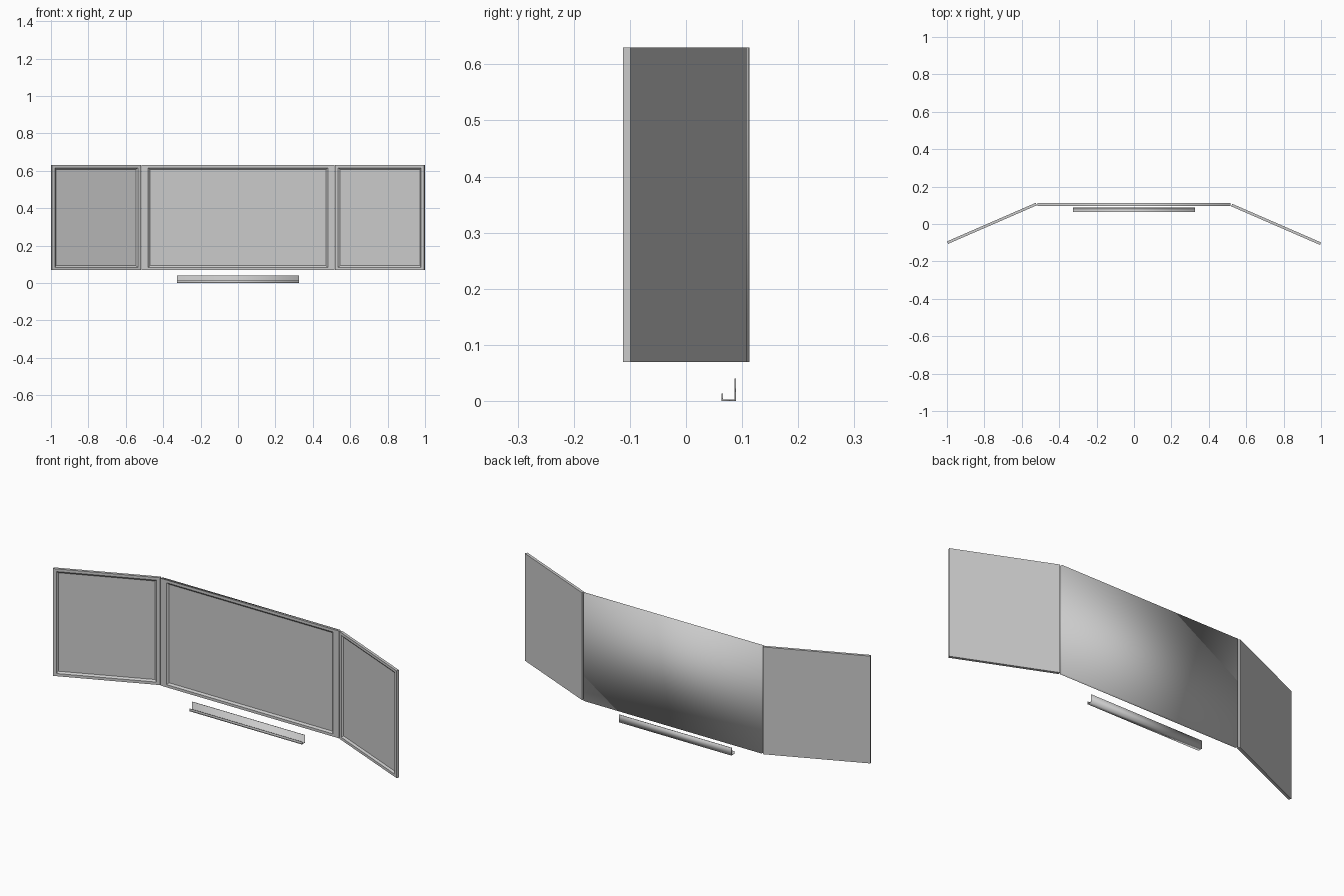
import bpy
import bmesh
from math import radians, sin, cos

old = bpy.data.objects.get("Cube")
if old:
    bpy.data.objects.remove(old, do_unlink=True)

grey = bpy.data.materials.new("light grey")
grey.use_nodes = True
colour = (0.6, 0.6, 0.6, 1)
grey.diffuse_color = colour
grey.node_tree.nodes["Principled BSDF"].inputs["Base Color"].default_value = colour

HEIGHT = 0.56
THICK = 0.0145


def add_object(name, bm):
    bmesh.ops.recalc_face_normals(bm, faces=bm.faces)
    mesh = bpy.data.meshes.new(name)
    bm.to_mesh(mesh)
    bm.free()
    mesh.materials.append(grey)
    obj = bpy.data.objects.new(name, mesh)
    bpy.context.collection.objects.link(obj)
    return obj


def board(name, width, side, rail, centre, angle=0, soft=False):
    """Framed panel: back at local y = 0, recessed surface on the front."""
    bm = bmesh.new()
    bmesh.ops.create_cube(bm, size=1)
    for v in bm.verts:
        v.co.x *= width
        v.co.z *= HEIGHT
        v.co.y = (v.co.y - 0.5) * THICK
    front = min(bm.faces, key=lambda f: f.calc_center_median().y)
    # Frame face, then the sloped step down to the writing surface
    for grow, depth in ((0, 0), (0.009, 0.008)):
        bmesh.ops.inset_individual(bm, faces=[front], thickness=0.005)
        for v in front.verts:
            v.co.x = (width / 2 - side - grow) * (1 if v.co.x > 0 else -1)
            v.co.z = (HEIGHT / 2 - rail - grow) * (1 if v.co.z > 0 else -1)
            v.co.y = depth - THICK
    # Soft boards are shaded smooth around the outer shell only
    for f in bm.faces:
        f.smooth = soft and f.calc_center_median().y > -0.6 * THICK and len(
            [v for v in f.verts if abs(v.co.y) < 1e-5]) >= 2
    obj = add_object(name, bm)
    obj.location = (*centre, 0.07 + HEIGHT / 2)
    obj.rotation_euler.z = angle
    return obj


# Centre board
board("centre_board", 1.03, 0.035, 0.014, (0, 0.1115), soft=True)

# Angled wings, placed from the rear corner at each hinge
WING = 0.518
TILT = radians(23.5)
for name, s, hinge_y in (("left_wing", 1, 0.108), ("right_wing", -1, 0.1135)):
    mid = (s * (0.525 + WING / 2 * cos(TILT)), hinge_y - WING / 2 * sin(TILT))
    board(name, WING, 0.017, 0.014, mid, -s * TILT)

# Pen tray: J-shaped profile extruded along x
profile = [(0.063, 0), (0.089, 0), (0.089, 0.04), (0.086, 0.04),
           (0.086, 0.003), (0.066, 0.003), (0.066, 0.013), (0.063, 0.013)]
bm = bmesh.new()
cap = bm.faces.new([bm.verts.new((-0.325, y, z)) for y, z in profile])
ext = bmesh.ops.extrude_face_region(bm, geom=[cap], use_keep_orig=True)
for item in ext["geom"]:
    if isinstance(item, bmesh.types.BMVert):
        item.co.x = 0.325
for f in bm.faces:
    f.smooth = True
add_object("pen_tray", bm)
